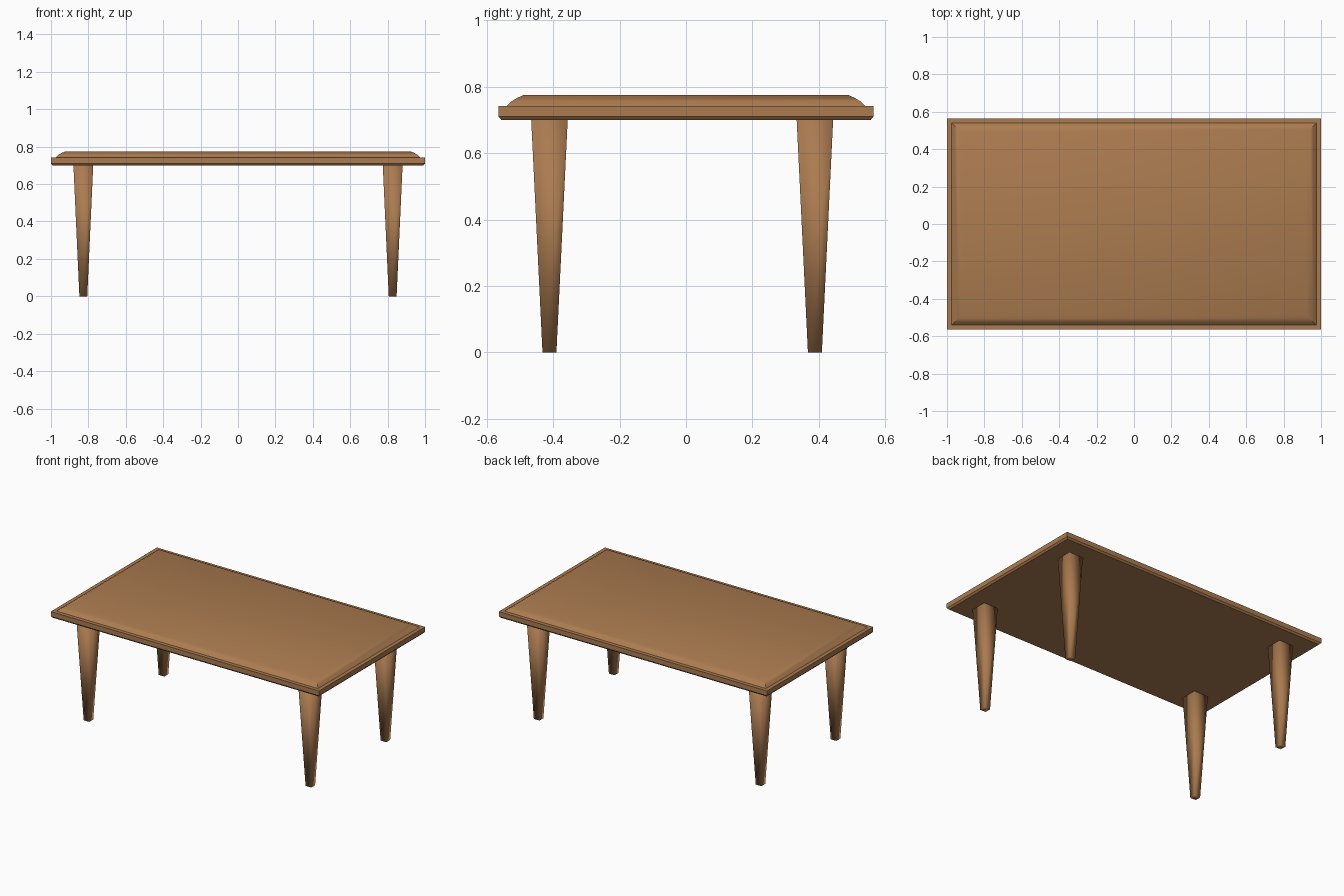
import bpy, bmesh, math

if "Cube" in bpy.data.objects:
    bpy.data.objects.remove(bpy.data.objects["Cube"])

wood = bpy.data.materials.new("warm brown wood")
wood.diffuse_color = (0.41, 0.20, 0.08, 1)
wood.use_nodes = True
wood.node_tree.nodes["Principled BSDF"].inputs["Base Color"].default_value = wood.diffuse_color


def loft(name, rings, centre=(0, 0), angle=None):
    """Stack rectangles (half x, half y, z) into a closed solid."""
    bm = bmesh.new()
    loops = []
    for hx, hy, z in rings:
        loops.append([bm.verts.new((centre[0] + sx * hx, centre[1] + sy * hy, z))
                      for sx, sy in ((-1, -1), (1, -1), (1, 1), (-1, 1))])
    for a, b in zip(loops, loops[1:]):
        for i in range(4):
            j = (i + 1) % 4
            bm.faces.new((a[i], a[j], b[j], b[i]))
    bm.faces.new(loops[0][::-1])
    bm.faces.new(loops[-1])
    mesh = bpy.data.meshes.new(name)
    bm.to_mesh(mesh)
    bm.free()
    mesh.materials.append(wood)
    obj = bpy.data.objects.new(name, mesh)
    bpy.context.collection.objects.link(obj)
    bpy.ops.object.select_all(action='DESELECT')
    obj.select_set(True)
    bpy.context.view_layer.objects.active = obj
    bpy.ops.object.shade_smooth_by_angle(angle=math.radians(angle))
    return obj


# Slab with a small chamfer underneath
loft("table_slab", [(0.99, 0.555, 0.699), (1.0, 0.565, 0.71), (1.0, 0.565, 0.742)], angle=30)

# Raised panel with a rounded rim
rim = [(0.0, 0.742), (0.015, 0.756), (0.032, 0.766), (0.052, 0.775)]
loft("raised_top", [(0.975 - d, 0.54 - d, z) for d, z in rim], angle=40)

# Tapered square legs; the front pair stands slightly nearer the edge
for row, y in (("front", -0.411), ("back", 0.388)):
    for side, x in (("left", -0.827), ("right", 0.827)):
        loft(f"{row}_{side}_leg", [(0.021, 0.021, 0.0), (0.053, 0.055, 0.702)],
             centre=(x, y), angle=95)
